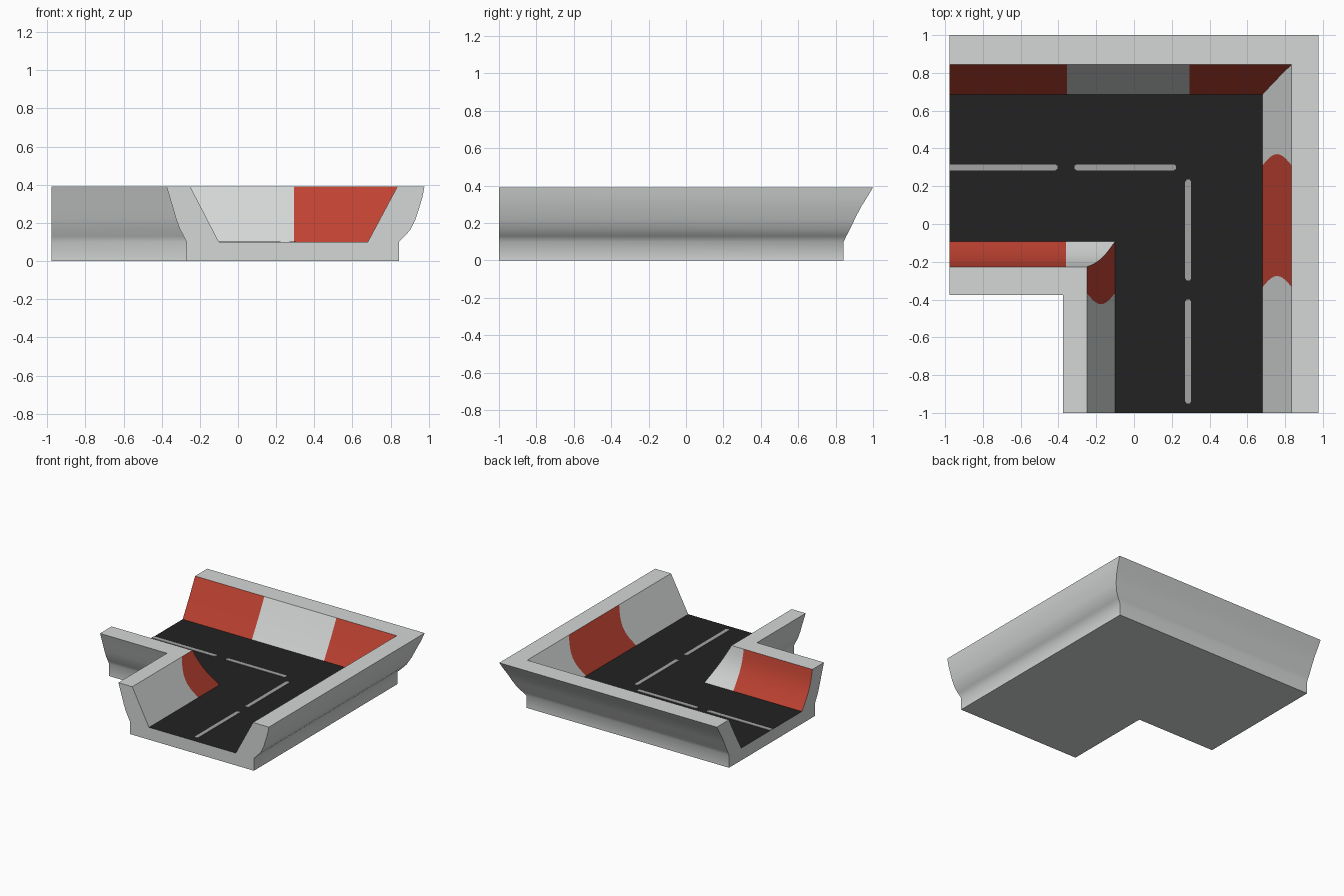
import bpy, bmesh, math

if "Cube" in bpy.data.objects:
    bpy.data.objects.remove(bpy.data.objects["Cube"])


def material(name, rgb):
    m = bpy.data.materials.new(name)
    m.diffuse_color = (*rgb, 1)
    m.use_nodes = True
    m.node_tree.nodes["Principled BSDF"].inputs["Base Color"].default_value = m.diffuse_color
    return m


concrete = material("concrete grey", (0.66, 0.68, 0.67))
red = material("barrier red", (0.52, 0.055, 0.032))
asphalt = material("asphalt black", (0.016, 0.016, 0.016))
paint = material("lane paint grey", (0.37, 0.37, 0.37))
GREY, RED, BLACK = 0, 1, 2

FRONT, LEFT, TOP, FLOOR = -1.0, -0.977, 0.39, 0.10

# Profile points are (x on the front leg, y on the left leg, z)
inner_outside = [(-.27, -.26, 0), (-.27, -.26, .1), (-.285, -.275, .13), (-.306, -.297, .17),
                 (-.326, -.318, .225), (-.343, -.338, .285), (-.375, -.375, TOP)]
outer_outside = [(.977, 1, TOP), (.967, .967, .335), (.952, .935, .285), (.931, .902, .22),
                 (.903, .875, .163), (.873, .857, .13), (.843, .843, .1), (.843, .843, 0)]


def wall(bottom, top, bow_x, bow_y, n=10):
    """Inner wall face from floor to rim, slightly bowed."""
    pts = []
    for i in range(n + 1):
        t = i / n
        s = math.sin(math.pi * t)
        pts.append((bottom[0] + (top[0] - bottom[0]) * t + bow_x * s,
                    bottom[1] + (top[1] - bottom[1]) * t + bow_y * s,
                    FLOOR + (TOP - FLOOR) * t))
    return pts


inner_wall = wall((-.10, -.092), (-.25, -.227), 0, -.025)[::-1]
outer_wall = wall((.68, .685), (.835, .845), 0, 0.003)

bm = bmesh.new()


def strip(profile, colours, y_breaks=(), x_breaks=()):
    """Sweep a profile round the mitred corner; breaks split it into colour bands."""
    stations = ([("y", FRONT, 0)] + [("y", *b) for b in y_breaks] + [("corner", 0, 0)]
                + [("x", b, 0) for b in x_breaks] + [("x", LEFT, 0)])
    rows = []
    for kind, pos, wave in stations:
        row = []
        for i, (x, y, z) in enumerate(profile):
            p = pos + wave * math.sin(math.pi * i / (len(profile) - 1))
            co = {"y": (x, p, z), "x": (p, y, z), "corner": (x, y, z)}[kind]
            row.append(bm.verts.new(co))
        rows.append(row)
    for a, b, colour in zip(rows, rows[1:], colours):
        for i in range(len(profile) - 1):
            bm.faces.new((a[i], a[i + 1], b[i + 1], b[i])).material_index = colour


# Barriers, road surface and underside
plain = (GREY, GREY)
strip(inner_outside, plain)
strip([inner_outside[-1], inner_wall[0]], plain)
strip(inner_wall, (GREY, RED, GREY, RED), [(-.365, -.06)], [-.36])
strip([inner_wall[-1], outer_wall[0]], (BLACK, BLACK))
strip(outer_wall, (GREY, RED, GREY, RED, GREY, RED),
      [(-.335, .06), (.31, .06)], [.293, -.355])
strip([outer_wall[-1], outer_outside[0]], plain)
strip(outer_outside, plain)
strip([outer_outside[-1], inner_outside[0]], plain)

# End caps of both legs
outline = inner_outside + inner_wall + outer_wall + outer_outside
bm.faces.new([bm.verts.new((x, FRONT, z)) for x, y, z in outline])
bm.faces.new([bm.verts.new((LEFT, y, z)) for x, y, z in outline])
bmesh.ops.remove_doubles(bm, verts=bm.verts, dist=1e-5)
bmesh.ops.recalc_face_normals(bm, faces=bm.faces)


def finish(bm, name, mats):
    me = bpy.data.meshes.new(name)
    bm.to_mesh(me)
    bm.free()
    ob = bpy.data.objects.new(name, me)
    bpy.context.collection.objects.link(ob)
    for m in mats:
        me.materials.append(m)
    return ob


track = finish(bm, "corner_track", (concrete, red, asphalt))
bpy.context.view_layer.objects.active = track
track.select_set(True)
bpy.ops.object.shade_smooth_by_angle(angle=math.radians(50))

# Lane dashes: thin plates with chamfered ends
bm = bmesh.new()


def dash(start, end, centre, along_x, square_start=False):
    w, c = .016, .012
    s = 0 if square_start else c
    pts = [(start + s, -w), (end - c, -w), (end, -w / 2), (end, w / 2),
           (end - c, w), (start + s, w), (start, w / 2), (start, -w / 2)]
    if square_start:
        pts = pts[:6]
    z = FLOOR + .003
    f = bm.faces.new([bm.verts.new((u, centre + v, z) if along_x else (centre - v, u, z))
                      for u, v in pts])
    ext = bmesh.ops.extrude_face_region(bm, geom=[f])
    low = [g for g in ext["geom"] if isinstance(g, bmesh.types.BMVert)]
    bmesh.ops.translate(bm, verts=low, vec=(0, 0, -.004))


dash(LEFT, -.405, .30, True, square_start=True)
dash(-.315, .222, .30, True)
dash(-.30, .235, .287, False)
dash(-.95, -.40, .287, False)
bmesh.ops.recalc_face_normals(bm, faces=bm.faces)
finish(bm, "lane_dashes", (paint,))
